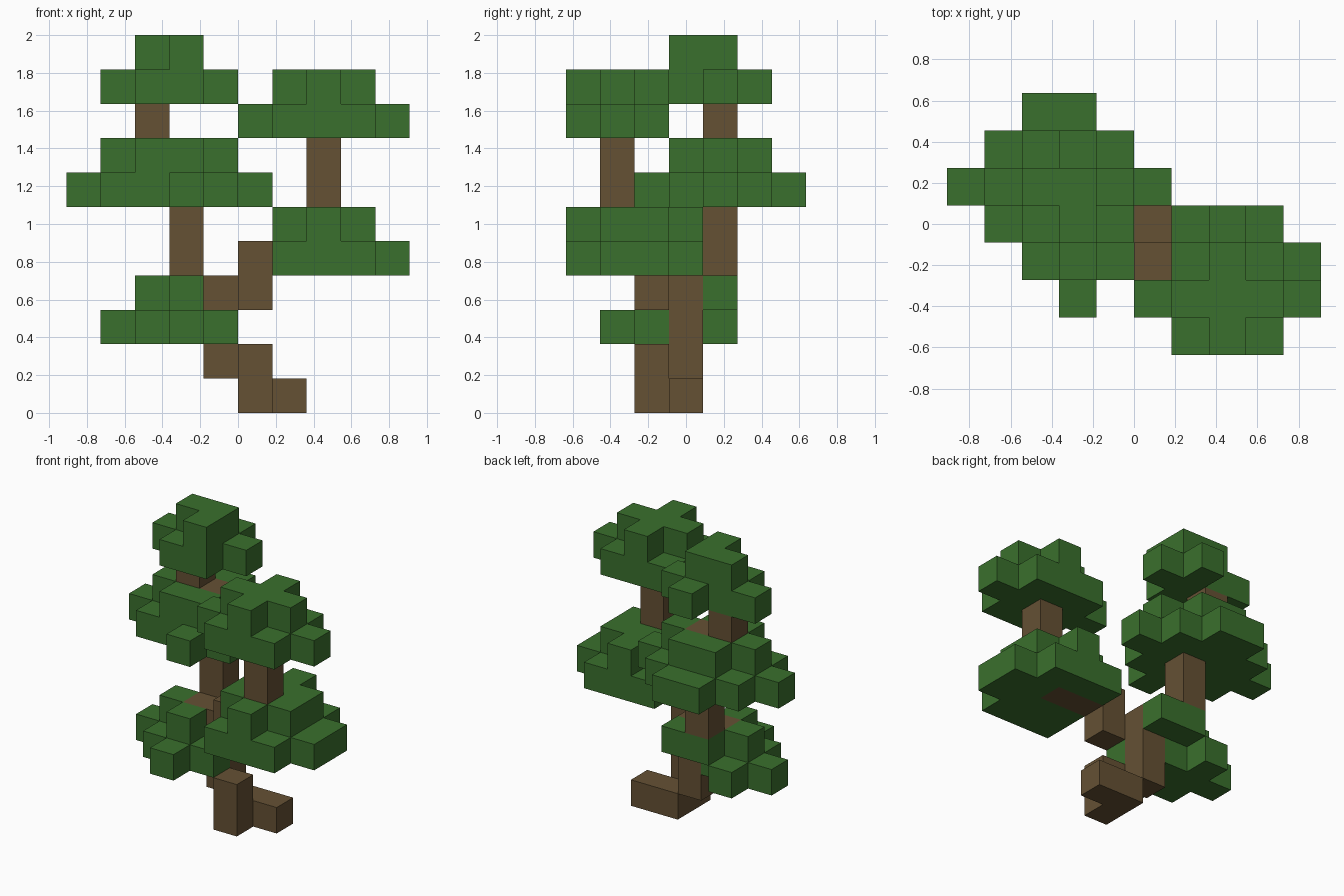
import bpy, bmesh
from mathutils import Vector

CELL = 2 / 11                       # edge of one block
CENTRE = Vector((5, 3.5, 0))        # grid point that lies on the origin

old = bpy.data.objects.get("Cube")
if old:
    bpy.data.objects.remove(old, do_unlink=True)


def material(name, colour):
    m = bpy.data.materials.new(name)
    m.use_nodes = True
    m.diffuse_color = (*colour, 1)
    m.node_tree.nodes["Principled BSDF"].inputs["Base Color"].default_value = (*colour, 1)
    return m


bark = material("bark brown", (0.130, 0.082, 0.034))
leaf = material("leaf green", (0.042, 0.162, 0.026))


def canopy(corner, *layers):
    """Blocks from floor plans, lowest first; rows run back to front, # is a block."""
    x, y, z = corner
    return {(x + i, y + len(plan) - 1 - r, z + k)
            for k, plan in enumerate(layers)
            for r, row in enumerate(plan)
            for i, mark in enumerate(row) if mark == "#"}


def limb(*points):
    """Blocks along straight runs; each point is joined to the next one."""
    cells = set()
    for a, b in zip(points, points[1:]):
        a, b = Vector(a), Vector(b)
        n = int(max(abs(c) for c in b - a)) or 1
        cells |= {tuple(round(c) for c in a.lerp(b, s / n)) for s in range(n + 1)}
    return cells


parts = {
    # crooked trunk and branches
    "root": (bark, limb((6, 3, 0), (5, 3, 0), (5, 2, 0), (5, 2, 1))),
    "trunk": (bark, limb((4, 3, 1), (4, 3, 3), (3, 3, 3))),
    "tall_branch": (bark, limb((3, 4, 4), (3, 4, 7), (2, 4, 8))),
    "side_branch": (bark, limb((5, 2, 3), (5, 2, 4), (7, 2, 4), (7, 1, 5), (7, 1, 7))),
    # foliage clusters
    "low_left_foliage": (leaf, canopy((1, 1, 2),
        (".#..",
         "###.",
         ".###",
         "..#."),
        ("..##",
         ".#..",
         "..#.",
         "...."))),
    "low_right_foliage": (leaf, canopy((6, 0, 4),
        ("###.",
         "####",
         "####",
         "###."),
        (".#..",
         "###.",
         "###.",
         ".#.."))),
    "middle_left_foliage": (leaf, canopy((0, 2, 6),
        ("..##..",
         ".####.",
         "######",
         ".####.",
         "...#.."),
        ("......",
         "..##..",
         ".####.",
         "..##..",
         "......"))),
    "high_right_foliage": (leaf, canopy((5, 0, 8),
        (".###.",
         "#####",
         ".###."),
        ("..#..",
         ".###.",
         "..#.."))),
    "top_left_foliage": (leaf, canopy((1, 3, 9),
        ("..#.",
         "####",
         ".##."),
        ("....",
         ".##.",
         "..#."))),
}

# wood runs through the foliage, so it takes shared cells
wood = set().union(*(c for m, c in parts.values() if m is bark))
solid = set().union(*(c for m, c in parts.values()))


def build(name, mat, cells):
    """Mesh of the block sides that touch open air."""
    bm = bmesh.new()
    corners = {}

    def vert(p):
        key = tuple(round(c) for c in p)
        if key not in corners:
            corners[key] = bm.verts.new((Vector(key) - CENTRE) * CELL)
        return corners[key]

    for cell in sorted(cells):
        base = Vector(cell)
        for axis in range(3):
            u, v, w = (Vector([float(i == (axis + s) % 3) for i in range(3)]) for s in range(3))
            for step in (1, -1):
                if tuple(round(c) for c in base + u * step) in solid:
                    continue
                p = base + u if step > 0 else base
                ring = [p, p + v, p + v + w, p + w][::step]
                bm.faces.new([vert(q) for q in ring])
    mesh = bpy.data.meshes.new(name)
    bm.to_mesh(mesh)
    bm.free()
    mesh.materials.append(mat)
    bpy.context.collection.objects.link(bpy.data.objects.new(name, mesh))


for name, (mat, cells) in parts.items():
    build(name, mat, cells if mat is bark else cells - wood)
